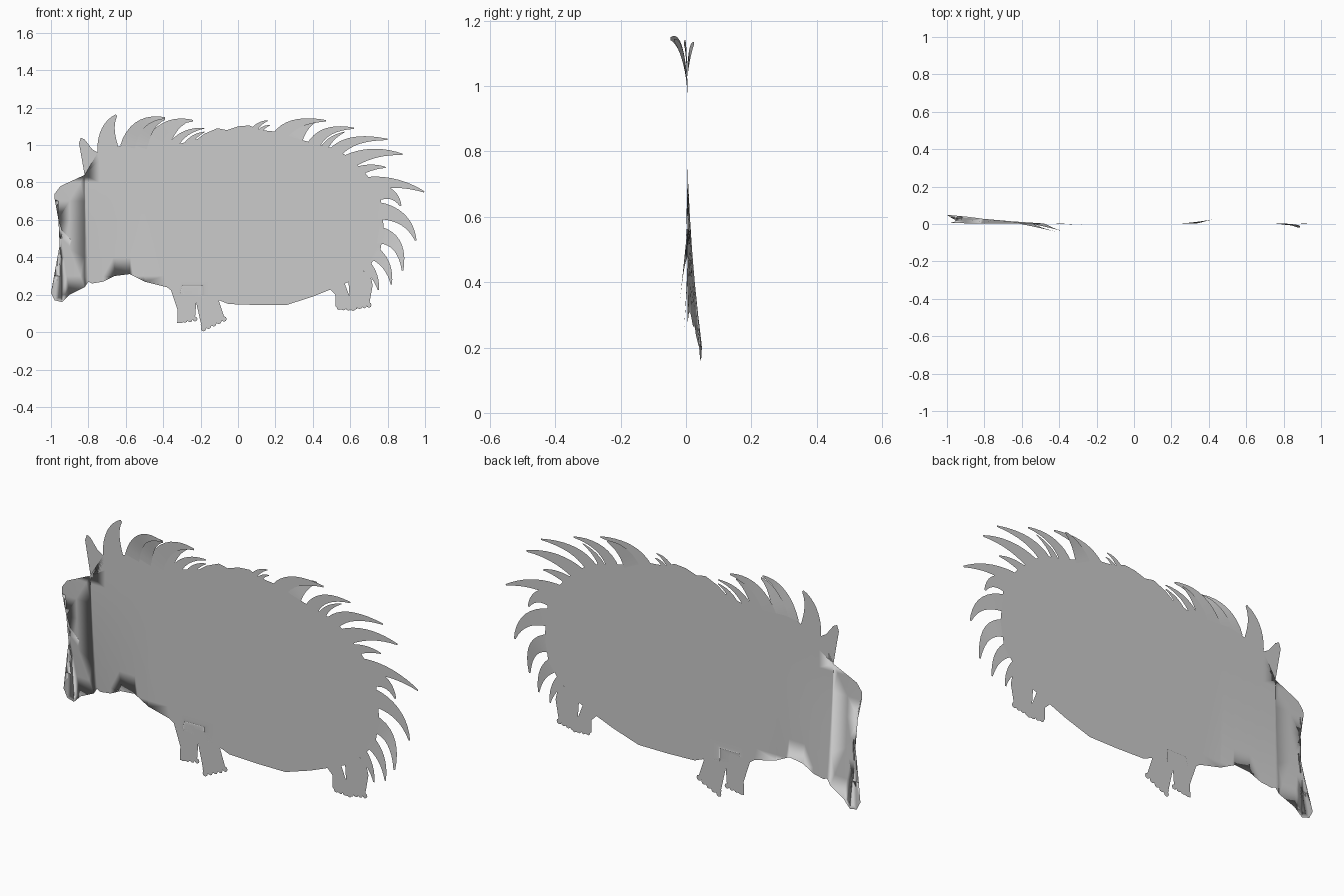
import bpy
import bmesh
import math
from mathutils import Vector

default_cube = bpy.data.objects.get("Cube")
if default_cube:
    bpy.data.objects.remove(default_cube)

# One matte grey for the whole sheet
grey = bpy.data.materials.new("soft grey")
grey.use_nodes = True
colour = (0.6, 0.6, 0.6, 1)
grey.diffuse_color = colour
shader = next(node for node in grey.node_tree.nodes if node.type == "BSDF_PRINCIPLED")
shader.inputs["Base Color"].default_value = colour
shader.inputs["Roughness"].default_value = 1

SHEET = 0.004  # depth position of the flat sheet


def clamp(value):
    return max(0.0, min(1.0, value))


def sheet_depth(x, z):
    """The sheet is flat except for the snout, which curls backwards."""
    along = clamp((-0.5 - x) / 0.5)
    low = clamp((0.8 - z) / 0.6)
    return SHEET + 0.045 * along * low ** 1.5


def finish(name, bm, smooth=True):
    mesh = bpy.data.meshes.new(name)
    bm.to_mesh(mesh)
    bm.free()
    mesh.materials.append(grey)
    if smooth:
        mesh.shade_smooth()
    part = bpy.data.objects.new(name, mesh)
    bpy.context.collection.objects.link(part)
    return part


def flat_part(name, outline, slices=()):
    """Fill an outline given in hundredths, slice it and curl it."""
    bm = bmesh.new()
    points = [bm.verts.new((x / 100, 0, z / 100)) for x, z in outline]
    bm.faces.new(points)
    bmesh.ops.triangulate(bm, faces=bm.faces[:])
    for axis, place in slices:
        bmesh.ops.bisect_plane(bm, geom=bm.verts[:] + bm.edges[:] + bm.faces[:],
                               plane_co=axis * place, plane_no=axis)
    bmesh.ops.triangulate(bm, faces=bm.faces[:])
    for vert in bm.verts:
        vert.co.y = sheet_depth(vert.co.x, vert.co.z)
    bmesh.ops.recalc_face_normals(bm, faces=bm.faces[:])
    return finish(name, bm)


def quill(name, root, bend, tip, width, lean=0, steps=9):
    """A curved, tapering flat spine; lean moves its tip in depth."""
    a, b, c = (Vector(p) / 100 for p in (root, bend, tip))
    bm = bmesh.new()
    rows = []
    for step in range(steps + 1):
        t = step / steps
        centre = a * (1 - t) ** 2 + b * (2 * t * (1 - t)) + c * t * t
        heading = ((b - a) * (1 - t) + (c - b) * t).normalized()
        half = width / 200 * (1 - 0.9 * t ** 1.3)
        side = Vector((-heading.y, heading.x)) * half
        depth = SHEET + lean / 100 * t ** 1.5
        rows.append([bm.verts.new((p.x, depth, p.y))
                     for p in (centre + side, centre - side)])
    for lower, upper in zip(rows, rows[1:]):
        bm.faces.new((lower[0], lower[1], upper[1], upper[0]))
    return finish(name, bm)


def toes(name, start, end, count, radius):
    """A row of small round toes along the sole."""
    bm = bmesh.new()
    a, b = Vector(start) / 100, Vector(end) / 100
    for index in range(count):
        centre = a.lerp(b, index / (count - 1))
        ring = []
        for corner in range(8):
            angle = math.tau * corner / 8
            ring.append(bm.verts.new((centre.x + radius * math.cos(angle), SHEET,
                                      centre.y + radius * math.sin(angle))))
        bm.faces.new(ring)
    return finish(name, bm)


# Body and head silhouette, running from the snout along the belly and back
belly = [(-100, 21), (-98, 17), (-94, 16), (-90, 20), (-82, 24), (-80, 27),
         (-78, 26), (-72, 27), (-66, 30), (-58, 31), (-50, 27), (-38, 24),
         (-34, 21), (-22, 21), (-10, 17), (-5, 15), (10, 14.5), (26, 14.5),
         (40, 19), (50, 23), (62, 28), (70, 35)]
back = [(76, 43), (78, 55), (77, 65), (76, 75), (68, 85), (60, 93), (52, 98),
        (40, 101), (30, 104), (22, 107), (12, 108), (6, 110.5), (0, 110),
        (-6, 108), (-11, 109), (-18, 106), (-22, 103), (-34, 100), (-55, 101),
        (-62, 100), (-70, 96), (-75, 96)]
face = [(-82, 84), (-95, 78), (-98, 74), (-98, 71), (-96, 70), (-97, 67),
        (-96, 60), (-94, 54), (-89, 49), (-95, 30), (-99, 25)]
across, upward = Vector((1, 0, 0)), Vector((0, 0, 1))
cuts = [(across, -0.5 - 0.08 * i) for i in range(6)]
cuts += [(upward, 0.2 + 0.1 * i) for i in range(7)]
flat_part("body", belly + back + face, cuts)

# Ear
flat_part("ear", [(-82, 84), (-81, 92), (-85, 101), (-84, 104), (-82, 103),
                  (-80, 99), (-75, 96), (-72, 90)])

# Legs with toes
flat_part("front_right_leg", [(-36, 23), (-32, 18), (-31, 13), (-32.5, 5), (-30, 5),
                              (-23, 7), (-25, 11), (-22, 20), (-25, 24)])
toes("front_right_toes", (-31, 6), (-23, 7), 4, 0.013)
flat_part("front_left_leg", [(-24, 23), (-20, 17), (-17, 6), (-20, 4), (-19, 1),
                             (-7, 7), (-12, 11), (-10, 17), (-12, 22)])
toes("front_left_toes", (-18.5, 1.8), (-7.5, 7), 5, 0.014)
flat_part("rear_right_leg", [(49, 23), (54, 18), (52, 14), (54, 12), (62, 13),
                             (59, 19), (57, 26), (52, 28)])
toes("rear_right_toes", (54, 13), (61.5, 12.5), 4, 0.012)
flat_part("rear_left_leg", [(59, 28), (61, 20), (60, 14), (70, 14), (68, 20),
                            (72, 25), (70, 34)])
toes("rear_left_toes", (60, 13), (70, 14.5), 5, 0.014)

# Quills: root, bend, tip, root width, lean
crest = [((-69, 95), (-72, 109), (-65, 116), 12, 0),
         ((-59, 99), (-55, 115), (-39, 114.5), 8, -5.2),
         ((-53, 99), (-49, 112), (-39, 114), 9, -4),
         ((-46, 99), (-40, 114), (-24, 113), 9, -1),
         ((-40, 99), (-36, 109), (-28, 112), 6, 0),
         ((-35, 99), (-30, 108), (-18, 109), 5, 0),
         ((-27, 100), (-24, 105), (-18, 107), 4, 0)]
rump = [((6, 104), (10, 112), (16, 113), 4, 0),
        ((10, 105), (13, 110), (17, 110.5), 3, 0),
        ((22, 104), (28, 114), (47, 113), 8, 0),
        ((30, 103), (34, 111), (42, 113), 9, 2),
        ((40, 99), (45, 110), (62, 109), 7, 0),
        ((46, 98), (49, 104), (57, 107), 4, 0),
        ((52, 96), (60, 105), (80, 103), 7, 0),
        ((59, 91), (72, 98), (88, 95), 8, 0)]
rear = [((64, 86), (72, 89), (79, 88), 5, 0),
        ((68, 79), (84, 82), (99.5, 75), 7.5, 0),
        ((72, 74), (83, 77), (87, 67.5), 9, 0),
        ((75, 65), (91, 63), (95, 49), 9, -0.5),
        ((75, 52), (88, 50), (88, 33), 9, -2.4),
        ((73, 42), (81, 37), (82, 25.5), 7, -1),
        ((67, 37), (74, 31), (75, 22.5), 6, 0)]
for region, spines in (("crest", crest), ("rump", rump), ("rear", rear)):
    for number, spine in enumerate(spines, 1):
        quill(f"{region}_quill_{number}", *spine)
